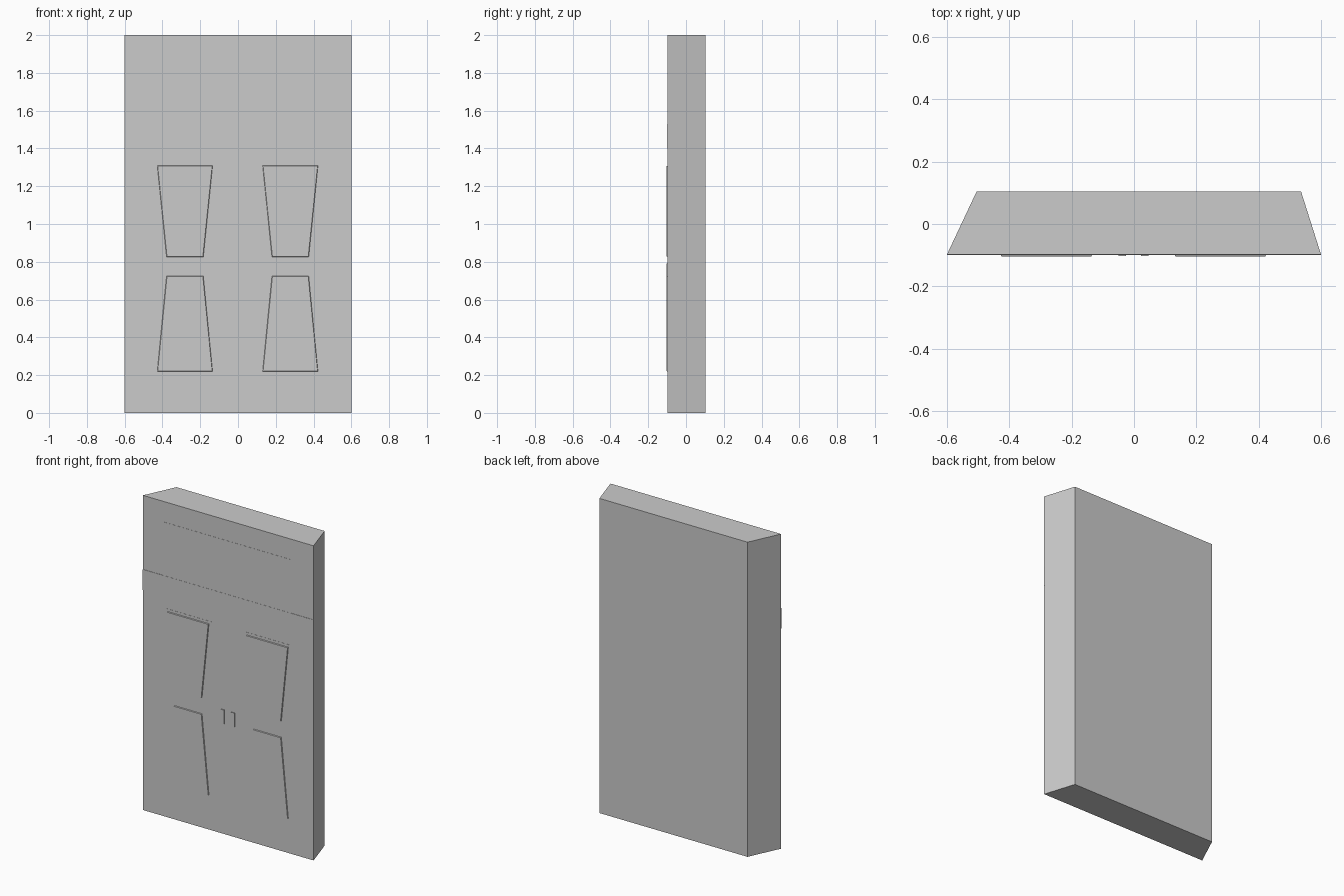
import bpy

if "Cube" in bpy.data.objects:
    bpy.data.objects.remove(bpy.data.objects["Cube"])

BACK, FRONT = 0.104, -0.098


def make_mesh(name, verts, faces):
    mesh = bpy.data.meshes.new(name)
    mesh.from_pydata(verts, [], faces)
    mesh.update()
    return bpy.data.objects.new(name, mesh)


def loft(name, base, end):
    """Closed prism between two matching outlines."""
    n = len(base)
    faces = [tuple(reversed(range(n))), tuple(range(n, 2 * n))]
    faces += [(i, (i + 1) % n, n + (i + 1) % n, n + i) for i in range(n)]
    obj = make_mesh(name, base + end, faces)
    bpy.context.collection.objects.link(obj)
    return obj


def relief(name, outline, height, slope=0.0):
    """Shallow raised shape on the front; outline is (x, z), counter-clockwise from the front."""
    cx = sum(p[0] for p in outline) / len(outline)
    cz = sum(p[1] for p in outline) / len(outline)
    sign = lambda v: (v > 0) - (v < 0)
    back = [(x, FRONT + 0.002, z) for x, z in outline]
    front = [(x - slope * sign(x - cx), FRONT - height, z - slope * sign(z - cz))
             for x, z in outline]
    return loft(name, back, front)


def rect(x0, x1, z0, z1):
    return [(x0, z0), (x1, z0), (x1, z1), (x0, z1)]


# Main body: plan is a trapezium, narrower and slightly off-centre at the back
plan = [(-0.6, FRONT), (0.6, FRONT), (0.536, BACK), (-0.505, BACK)]
loft("facade_body", [(x, y, 0) for x, y in plan], [(x, y, 2) for x, y in plan])

# Upper sign field and the band beneath it
relief("sign_board", rect(-0.447, 0.443, 1.53, 1.87), 0.001)
relief("lintel_band", rect(-0.6, 0.6, 1.40, 1.53), 0.002)

# Flat door leaves with the plain centre strip between them
relief("left_door", rect(-0.447, -0.113, 0.205, 1.325), 0.001)
relief("right_door", rect(0.108, 0.443, 0.205, 1.325), 0.001)

# Raised tapered panels and a handle for each leaf
for side, cx, hx in (("left", -0.281, -0.038), ("right", 0.277, 0.034)):
    wide, narrow = 0.148, 0.099
    relief(side + "_upper_panel", [(cx - narrow, 0.825), (cx + narrow, 0.825),
                                   (cx + wide, 1.31), (cx - wide, 1.31)], 0.006, 0.004)
    relief(side + "_lower_panel", [(cx - wide, 0.218), (cx + wide, 0.218),
                                   (cx + narrow, 0.725), (cx - narrow, 0.725)], 0.006, 0.004)
    relief(side + "_handle", rect(hx - 0.012, hx + 0.012, 0.70, 0.79), 0.005)
